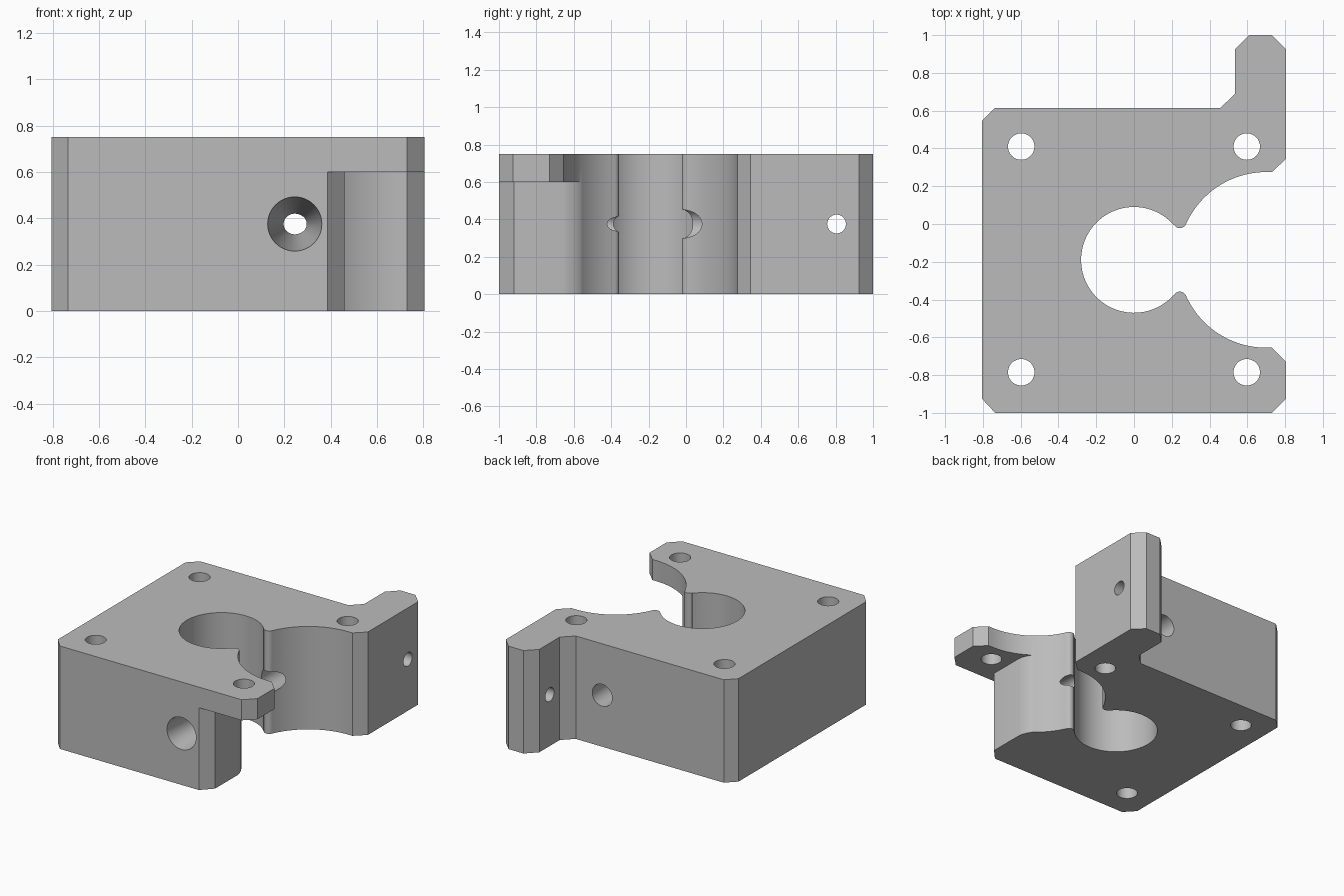
import bpy, bmesh
from math import cos, sin, pi, radians
from mathutils import Matrix

cube = bpy.data.objects.get("Cube")
if cube:
    bpy.data.objects.remove(cube, do_unlink=True)

AXIS_Y = -0.19      # symmetry line of the bore and the wide recess
HEIGHT = 0.75
HOLE_Z = 0.375


def arc(cx, cy, r, start, end, steps):
    angles = [radians(start + (end - start) * i / steps) for i in range(steps + 1)]
    return [(cx + r * cos(a), cy + r * sin(a)) for a in angles]


def new_object(name, bm):
    bmesh.ops.recalc_face_normals(bm, faces=bm.faces)
    mesh = bpy.data.meshes.new(name)
    bm.to_mesh(mesh)
    bm.free()
    obj = bpy.data.objects.new(name, mesh)
    bpy.context.collection.objects.link(obj)
    return obj


def prism(name, outline, z0, z1):
    bm = bmesh.new()
    base = bm.faces.new([bm.verts.new((x, y, z0)) for x, y in outline])
    top = bmesh.ops.extrude_face_region(bm, geom=[base])["geom"]
    verts = [v for v in top if isinstance(v, bmesh.types.BMVert)]
    bmesh.ops.translate(bm, verts=verts, vec=(0, 0, z1 - z0))
    if base not in bm.faces[:]:
        bm.faces.new([v for v in bm.verts if v.co.z == z0])
    return new_object(name, bm)


def rod(name, axis, start, length, r1, r2=None):
    """Round cutter running from start along +x, +y or +z."""
    turn = {"X": Matrix.Rotation(pi / 2, 4, "Y"),
            "Y": Matrix.Rotation(-pi / 2, 4, "X"),
            "Z": Matrix.Identity(4)}[axis]
    bm = bmesh.new()
    bmesh.ops.create_cone(bm, cap_ends=True, segments=48, radius1=r1,
                          radius2=r1 if r2 is None else r2, depth=length,
                          matrix=Matrix.Translation(start) @ turn
                          @ Matrix.Translation((0, 0, length / 2)))
    return new_object(name, bm)


def cut(target, cutter):
    cutter.hide_render = True
    mod = target.modifiers.new("cut", "BOOLEAN")
    mod.operation, mod.solver, mod.object = "DIFFERENCE", "EXACT", cutter
    bpy.context.view_layer.objects.active = target
    bpy.ops.object.modifier_apply(modifier=mod.name)
    bpy.data.objects.remove(cutter, do_unlink=True)


# Bore, rounded lip and wide recess: upper half, then mirrored
upper = arc(0, AXIS_Y, 0.28, 180, 41.4, 36)
upper += arc(0.243, 0.013, 0.035, 210, 335, 10)
upper += arc(0.70, AXIS_Y, 0.465, 155, 90, 24)
lower = [(x, 2 * AXIS_Y - y) for x, y in reversed(upper[1:])]

# Chamfered outline with the rear tab
outline = [(-0.805, -0.925), (-0.735, -1), (0.73, -1), (0.805, -0.925),
           (0.805, -0.73), (0.73, -0.655)]
outline += lower + upper
outline += [(0.73, 0.275), (0.805, 0.345), (0.805, 0.925), (0.73, 1),
            (0.61, 1), (0.535, 0.925), (0.535, 0.69), (0.458, 0.615),
            (-0.735, 0.615), (-0.805, 0.545)]
block = prism("clamp_block", outline, 0, HEIGHT)

# Clearance under the front corner, leaving a thin ear on top
clearance = [(0.376, -1.01), (0.46, -0.92), (0.46, -0.66), (0.455, -0.63),
             (0.44, -0.595), (0.42, -0.56), (0.44, -0.5), (0.9, -0.5), (0.9, -1.01)]
cut(block, prism("ear_clearance", clearance, -0.1, 0.6))

# Vertical mounting holes
for x in (-0.597, 0.597):
    for y in (-0.785, 0.41):
        cut(block, rod("mounting_hole", "Z", (x, y, -0.1), 1, 0.07))

# Clamp screw: tapered in front, straight behind
cut(block, rod("screw_taper", "Y", (0.245, -1, HOLE_Z), 0.7, 0.117, 0.038))
cut(block, rod("screw_bore", "Y", (0.245, -0.15, HOLE_Z), 0.9, 0.08))

# Cross hole through the rear tab
cut(block, rod("tab_hole", "X", (0.4, 0.805, HOLE_Z), 0.6, 0.05))

# Plain grey
grey = bpy.data.materials.new("plain_grey")
grey.use_nodes = True
colour = (0.5, 0.5, 0.5, 1)
grey.diffuse_color = colour
grey.node_tree.nodes["Principled BSDF"].inputs["Base Color"].default_value = colour
block.data.materials.clear()
block.data.materials.append(grey)

bpy.ops.object.select_all(action="DESELECT")
block.select_set(True)
bpy.context.view_layer.objects.active = block
bpy.ops.object.shade_smooth_by_angle(angle=radians(25))
